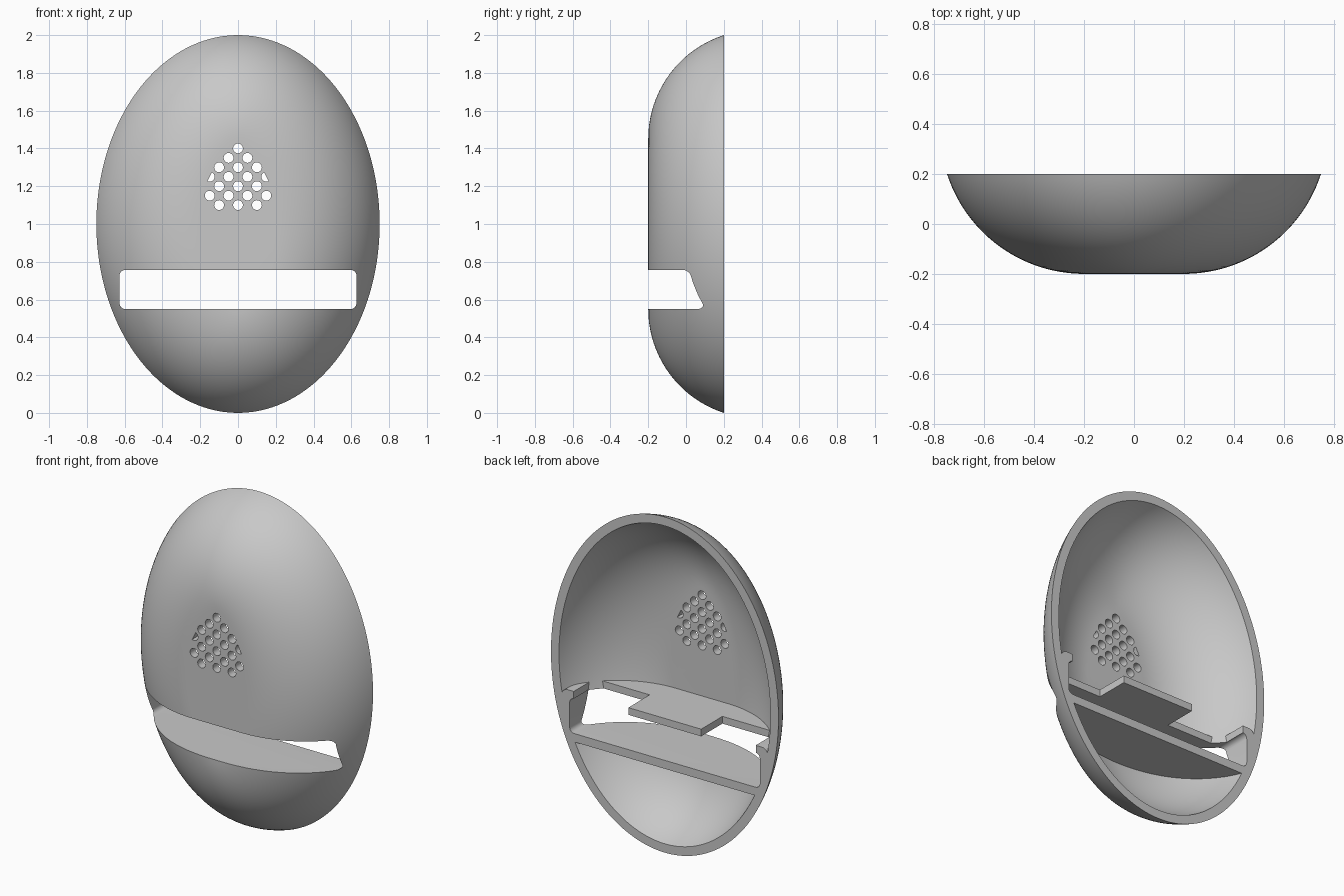
import bpy, bmesh
from math import sin, cos, pi, acos, radians, hypot

cube = bpy.data.objects.get("Cube")
if cube:
    bpy.data.objects.remove(cube, do_unlink=True)

HALF_W, HALF_H = 0.75, 1.0       # rim ellipse
FRONT, BACK = -0.2, 0.2
INSET, RADIUS, WALL = 0.55, 0.578, 0.05

grey = bpy.data.materials.new("plain grey")
grey.use_nodes = True
grey.diffuse_color = (0.58, 0.58, 0.58, 1)
grey.node_tree.nodes["Principled BSDF"].inputs["Base Color"].default_value = (0.58, 0.58, 0.58, 1)


def loft(name, rings):
    """Closed solid through matching rings of points."""
    bm = bmesh.new()
    loops = [[bm.verts.new(p) for p in ring] for ring in rings]
    n = len(loops[0])
    for a, b in zip(loops, loops[1:]):
        for i in range(n):
            j = (i + 1) % n
            bm.faces.new((a[i], a[j], b[j], b[i]))
    bm.faces.new(loops[0][::-1])
    bm.faces.new(loops[-1])
    bmesh.ops.recalc_face_normals(bm, faces=bm.faces)
    mesh = bpy.data.meshes.new(name)
    bm.to_mesh(mesh)
    bm.free()
    mesh.materials.append(grey)
    obj = bpy.data.objects.new(name, mesh)
    bpy.context.collection.objects.link(obj)
    return obj


def dome(name, radius, end_y, steps=28, count=144):
    """Rounded dome: a fillet arc swept round an inward offset of the rim."""
    centre_y = FRONT + RADIUS
    end = acos((centre_y - end_y) / radius)
    rings = []
    for s in range(steps + 1):
        phi = end * s / steps
        ring = []
        for i in range(count):
            t = 2 * pi * (i + 0.5) / count
            nx, nz = cos(t) / HALF_W, sin(t) / HALF_H
            k = (radius * sin(phi) - INSET) / hypot(nx, nz)
            ring.append((HALF_W * cos(t) + k * nx,
                         centre_y - radius * cos(phi),
                         1 + HALF_H * sin(t) + k * nz))
        rings.append(ring)
    return loft(name, rings)


def prism(name, outline, y0, y1):
    return loft(name, [[(x, y, z) for x, z in outline] for y in (y0, y1)])


def rounded_rect(x0, x1, z0, z1, r, seg=6):
    corners = ((x1 - r, z1 - r), (x0 + r, z1 - r), (x0 + r, z0 + r), (x1 - r, z0 + r))
    return [(cx + r * cos(pi / 2 * (q + i / seg)), cz + r * sin(pi / 2 * (q + i / seg)))
            for q, (cx, cz) in enumerate(corners) for i in range(seg + 1)]


def subtract(target, cutter):
    mod = target.modifiers.new("cut", 'BOOLEAN')
    mod.operation, mod.solver, mod.object = 'DIFFERENCE', 'EXACT', cutter
    bpy.context.view_layer.objects.active = target
    bpy.ops.object.modifier_apply(modifier=mod.name)
    bpy.data.objects.remove(cutter, do_unlink=True)


# Frame round the slot, with the top notched to leave a central tongue
frame = prism("slot_frame", rounded_rect(-0.68, 0.68, 0.5, 0.8, 0.04), -0.4, 0.4)
for side in (-1, 1):
    x0, x1 = sorted((0.24 * side, 0.6 * side))
    notch = [(x0, 0.7), (x1, 0.7), (x1, 0.9), (x0, 0.9)]
    subtract(frame, prism("notch", notch, 0, 0.5))

# Hollow interior, leaving the frame standing
hollow = dome("hollow", RADIUS - WALL, BACK + 0.05)
subtract(hollow, frame)

shell = dome("mask_shell", RADIUS, BACK)
subtract(shell, hollow)

# Wide slot through the front
subtract(shell, prism("slot", rounded_rect(-0.627, 0.627, 0.55, 0.757, 0.03), -0.4, 0.4))

# Triangular cluster of round holes, with two half holes at the sides
HOLE = 0.026
for row in range(7):
    z = 1.4 - 0.05 * row
    reach = (0, 1, 2, 3, 2, 3, 2)[row]
    for col in range(-reach, reach + 1, 2):
        x = 0.05 * col
        if row == 3 and abs(col) == 3:
            side = 1 if col < 0 else -1
            angles = [radians(-118 + 182 * i / 10) for i in range(11)]
        else:
            side = 1
            angles = [2 * pi * i / 20 for i in range(20)]
        outline = [(x + side * HOLE * cos(a), z + HOLE * sin(a)) for a in angles]
        subtract(shell, prism("hole", outline, -0.3, -0.05))

bpy.ops.object.select_all(action='DESELECT')
shell.select_set(True)
bpy.context.view_layer.objects.active = shell
bpy.ops.object.shade_smooth_by_angle(angle=radians(25))
